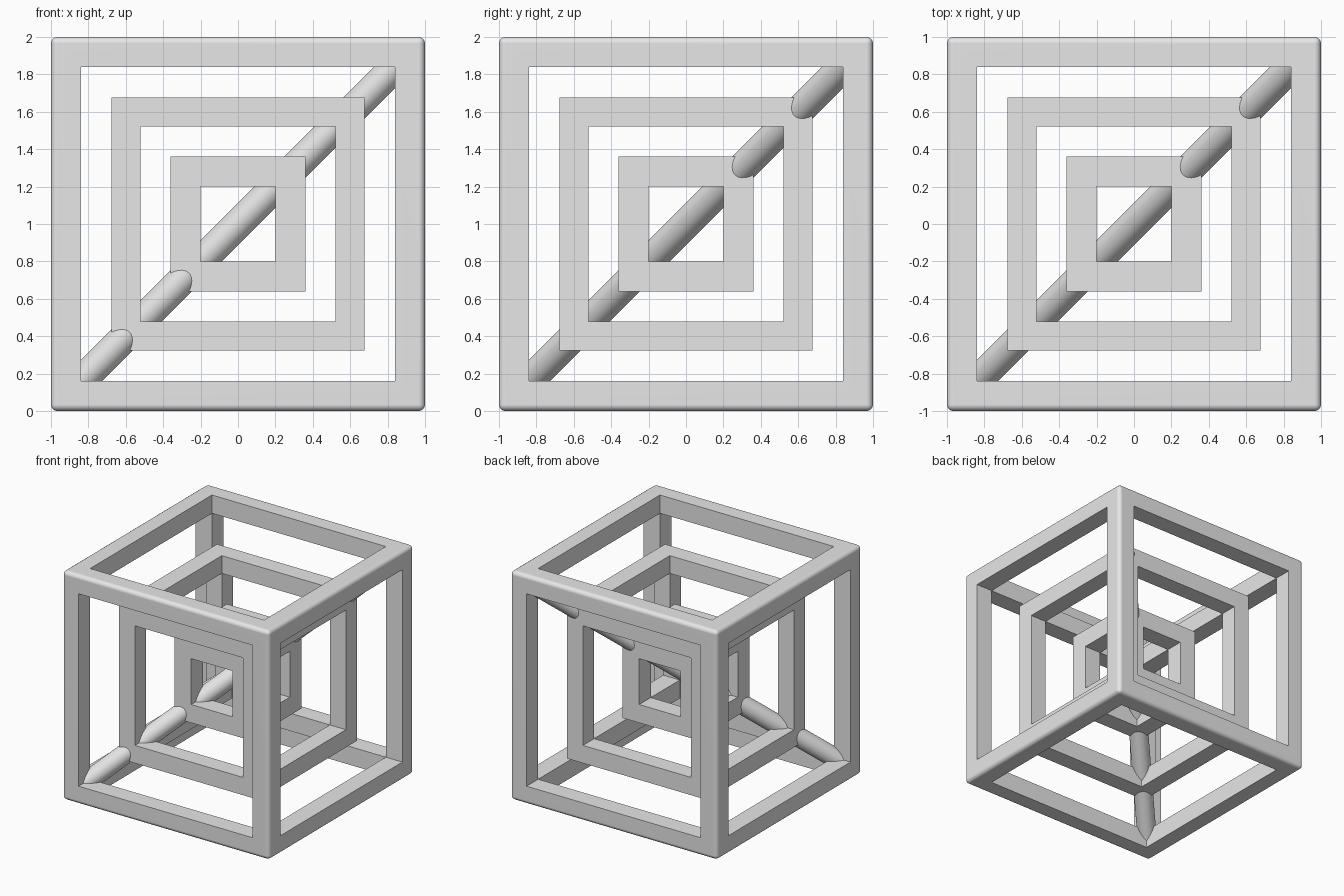
import bpy, bmesh
from mathutils import Vector

if "Cube" in bpy.data.objects:
    bpy.data.objects.remove(bpy.data.objects["Cube"])

CENTRE = Vector((0, 0, 1))

grey = bpy.data.materials.new("plain_grey")
grey.diffuse_color = (0.8, 0.8, 0.8, 1)
grey.use_nodes = True
grey.node_tree.nodes["Principled BSDF"].inputs["Base Color"].default_value = grey.diffuse_color


def finish(name, bm):
    """Turn a bmesh into a shaded, coloured object."""
    bmesh.ops.recalc_face_normals(bm, faces=bm.faces[:])
    mesh = bpy.data.meshes.new(name)
    bm.to_mesh(mesh)
    bm.free()
    mesh.materials.append(grey)
    ob = bpy.data.objects.new(name, mesh)
    ob.location = CENTRE
    bpy.context.collection.objects.link(ob)
    bpy.ops.object.select_all(action='DESELECT')
    ob.select_set(True)
    bpy.context.view_layer.objects.active = ob
    bpy.ops.object.shade_smooth_by_angle(angle=0.6)
    return ob


def cube_frame(name, half, hole, rounding=0.0):
    """Open cube made of twelve square bars, with optional rounded outer edges."""
    bm = bmesh.new()
    bmesh.ops.create_cube(bm, size=2 * half)
    if rounding:
        bmesh.ops.bevel(bm, geom=bm.edges[:], offset=rounding, segments=4,
                        profile=0.5, affect='EDGES')
    bm.normal_update()
    # the six main sides get a square opening
    sides = sorted(bm.faces, key=lambda f: f.calc_area())[-6:]
    bmesh.ops.inset_individual(bm, faces=sides, thickness=half - rounding - hole,
                               use_even_offset=True)
    # push the openings inward until they meet, then remove them
    caps = bmesh.ops.extrude_discrete_faces(bm, faces=sides)["faces"]
    bm.normal_update()
    for f in caps:
        step = -f.normal.copy() * (half - hole)
        bmesh.ops.translate(bm, verts=f.verts[:], vec=step)
    bmesh.ops.delete(bm, geom=caps, context='FACES')
    bmesh.ops.remove_doubles(bm, verts=bm.verts[:], dist=0.0005)
    ob = finish(name, bm)
    if rounding:
        mod = ob.modifiers.new("flat_sides", 'WEIGHTED_NORMAL')
        mod.keep_sharp = True
    return ob


# three nested frames
cube_frame("outer_frame", 1.0, 0.84, 0.035)
cube_frame("middle_frame", 0.677, 0.522)
cube_frame("inner_frame", 0.36, 0.20)

# rod along the body diagonal, joining opposite corners of all frames
bm = bmesh.new()
bmesh.ops.create_cone(bm, cap_ends=True, segments=32, radius1=0.08, radius2=0.08,
                      depth=2 * 0.9 * 3 ** 0.5)
rod = finish("diagonal_rod", bm)
rod.rotation_euler = Vector((1, 1, 1)).to_track_quat('Z', 'Y').to_euler()
